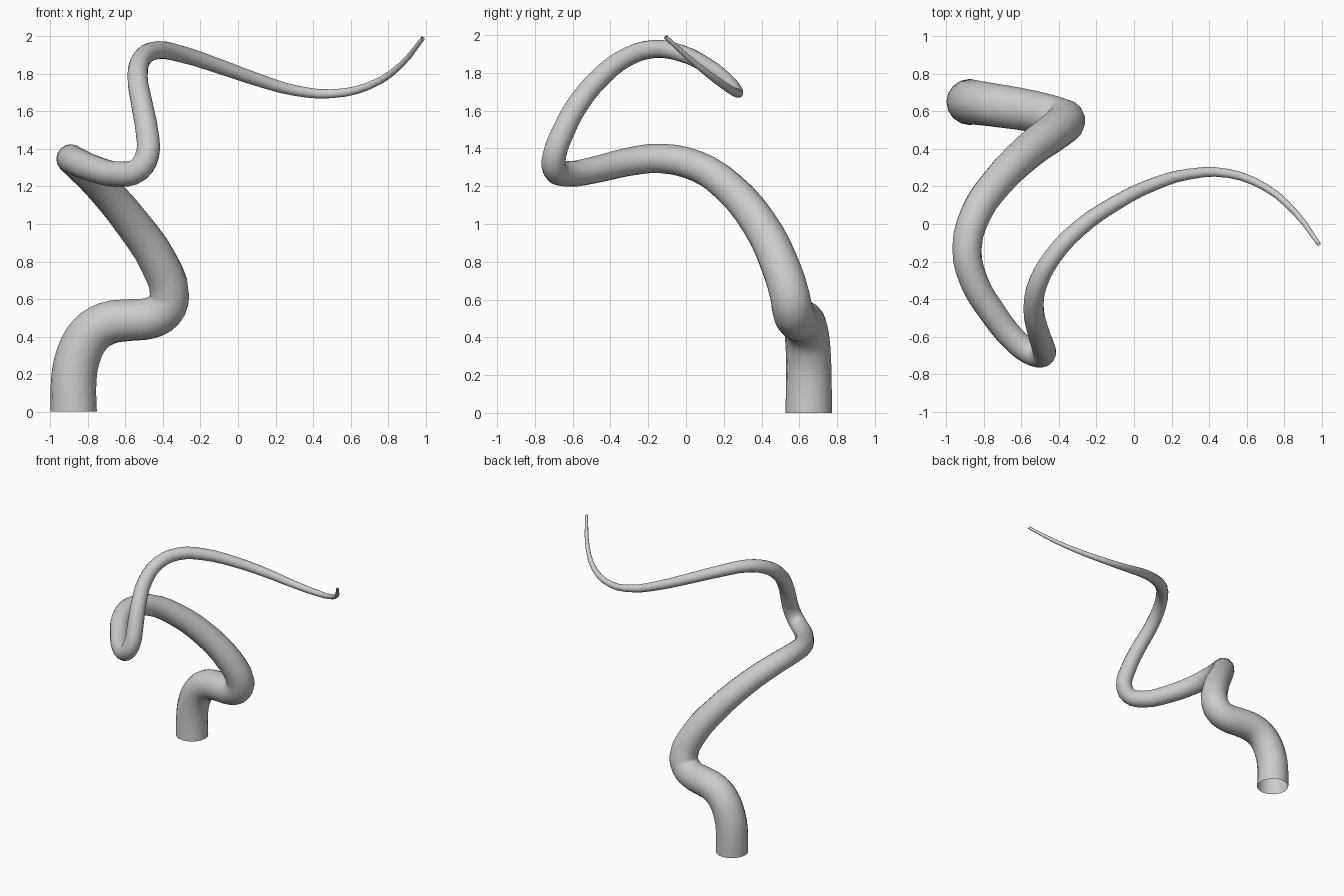
import bpy

# Centreline points from base to tip: x, y, z
path = [
    (-0.875, 0.65, 0.0), (-0.875, 0.65, 0.17), (-0.85, 0.648, 0.3),
    (-0.79, 0.64, 0.41), (-0.70, 0.627, 0.47), (-0.58, 0.608, 0.488),
    (-0.47, 0.585, 0.498), (-0.395, 0.565, 0.54), (-0.365, 0.55, 0.62),
    (-0.42, 0.495, 0.79), (-0.56, 0.39, 1.0), (-0.73, 0.22, 1.2),
    (-0.84, 0.06, 1.305), (-0.89, -0.13, 1.347), (-0.855, -0.30, 1.33),
    (-0.755, -0.47, 1.29), (-0.62, -0.635, 1.265), (-0.53, -0.695, 1.29),
    (-0.482, -0.695, 1.37), (-0.485, -0.65, 1.49), (-0.51, -0.575, 1.63),
    (-0.535, -0.44, 1.79), (-0.51, -0.31, 1.885), (-0.43, -0.17, 1.926),
    (-0.30, -0.03, 1.905), (-0.10, 0.11, 1.84), (0.10, 0.21, 1.77),
    (0.30, 0.267, 1.712), (0.50, 0.27, 1.694), (0.70, 0.195, 1.737),
    (0.86, 0.06, 1.84), (0.985, -0.108, 1.99),
]
# Tube radius at each point, tapering to the tip
radii = [
    .123, .121, .119, .117, .115, .112, .110, .108, .106, .102, .095, .087,
    .082, .078, .075, .071, .067, .065, .063, .061, .058, .054, .051, .048,
    .045, .040, .035, .029, .024, .020, .016, .011,
]

# Tapered open tube swept along a smooth spline
curve = bpy.data.curves.new("tentacle", 'CURVE')
curve.dimensions = '3D'
curve.resolution_u = 3
curve.bevel_depth = 1.0
curve.bevel_resolution = 6
curve.use_fill_caps = False
spline = curve.splines.new('BEZIER')
spline.bezier_points.add(len(path) - 1)
for point, co, r in zip(spline.bezier_points, path, radii):
    point.co = co
    point.radius = r
    point.handle_left_type = point.handle_right_type = 'AUTO'

# Base leaves the ground vertically
base = spline.bezier_points[0]
base.handle_left_type = base.handle_right_type = 'FREE'
base.handle_left = (-0.875, 0.65, -0.05)
base.handle_right = (-0.875, 0.65, 0.05)

obj = bpy.data.objects.new("tentacle", curve)
bpy.context.collection.objects.link(obj)
bpy.context.view_layer.objects.active = obj
obj.select_set(True)
bpy.ops.object.convert(target='MESH')
bpy.ops.object.shade_smooth()
